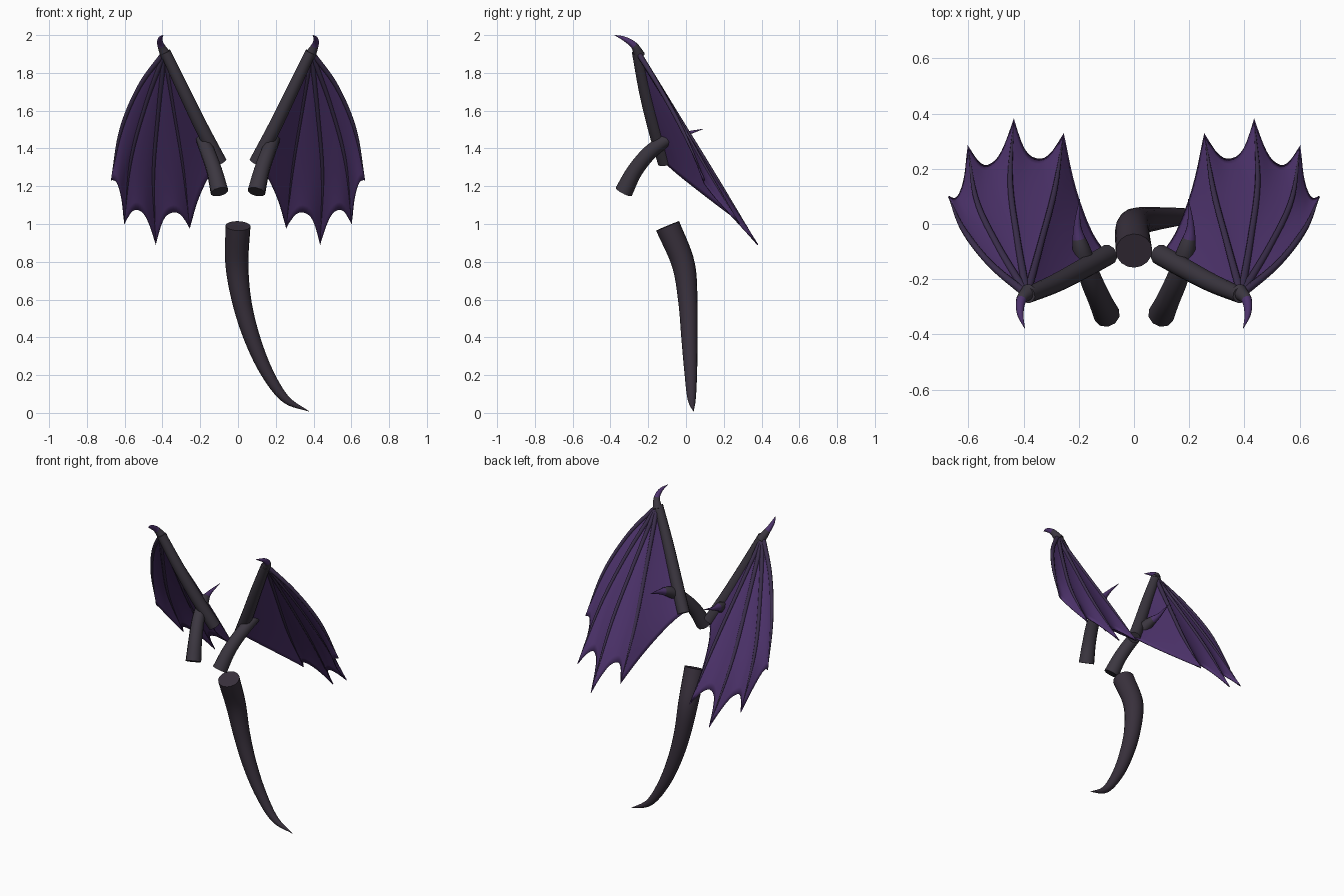
import bpy, bmesh, math
from mathutils import Vector

if "Cube" in bpy.data.objects:
    bpy.data.objects.remove(bpy.data.objects["Cube"])


def material(name, rgb):
    m = bpy.data.materials.new(name)
    m.diffuse_color = (*rgb, 1)
    m.use_nodes = True
    m.node_tree.nodes["Principled BSDF"].inputs["Base Color"].default_value = m.diffuse_color
    return m


BONE = material("dark_bone", (0.045, 0.038, 0.052))
TAIL = material("dark_hide", (0.040, 0.030, 0.045))
SKIN = material("purple_skin", (0.075, 0.033, 0.150))
RIB = material("rib_hide", (0.045, 0.028, 0.075))


def spline(pts, t):
    """Catmull-Rom point at t in 0..1 (works on vectors and on floats)."""
    n = len(pts) - 1
    i = min(int(t * n), n - 1)
    f = t * n - i
    b, c = pts[i], pts[i + 1]
    a = pts[i - 1] if i > 0 else b * 2 - c
    d = pts[i + 2] if i + 2 <= n else c * 2 - b
    return (b * 2 + (c - a) * f + (a * 2 - b * 5 + c * 4 - d) * f**2
            + (b * 3 - a - c * 3 + d) * f**3) * 0.5


def finish(name, bm, mats, mirror):
    bmesh.ops.recalc_face_normals(bm, faces=bm.faces)
    me = bpy.data.meshes.new(name)
    bm.to_mesh(me)
    bm.free()
    ob = bpy.data.objects.new(name, me)
    bpy.context.collection.objects.link(ob)
    for m in mats:
        me.materials.append(m)
    bpy.ops.object.select_all(action='DESELECT')
    ob.select_set(True)
    bpy.context.view_layer.objects.active = ob
    bpy.ops.object.shade_smooth_by_angle(angle=math.radians(50))
    if mirror:
        ob.modifiers.new("mirror", 'MIRROR').use_mirror_merge = False
    return ob


def tube(name, pts, radii, mats, steps=24, sides=12, mirror=True, tip_from=2):
    """Tapered tube along a path; second material starts at tip_from."""
    pts = [Vector(p) for p in pts]
    bm = bmesh.new()
    rings = []
    side = None
    for k in range(steps + 1):
        t = k / steps
        c = spline(pts, t)
        e = 0.005
        tan = (spline(pts, min(t + e, 1)) - spline(pts, max(t - e, 0))).normalized()
        side = side or tan.orthogonal()
        side = (side - tan * side.dot(tan)).normalized()
        up = tan.cross(side)
        r = max(spline(radii, t), 0.001)
        rings.append([bm.verts.new(c + (side * math.cos(a) + up * math.sin(a)) * r)
                      for a in (2 * math.pi * j / sides for j in range(sides))])
    for k in range(steps):
        for j in range(sides):
            q = (j + 1) % sides
            f = bm.faces.new((rings[k][j], rings[k][q], rings[k + 1][q], rings[k + 1][j]))
            f.material_index = int(k / steps >= tip_from)
    bm.faces.new(rings[0][::-1])
    bm.faces.new(rings[-1])
    return finish(name, bm, mats, mirror)


# tail
tube("tail", [(0, -0.097, 0.99), (-0.006, -0.015, 0.79), (0.02, 0.01, 0.59), (0.073, 0.018, 0.4),
              (0.15, 0.025, 0.22), (0.25, 0.03, 0.075), (0.375, 0.04, 0.008)],
     [0.066, 0.061, 0.051, 0.043, 0.034, 0.022, 0.001], [TAIL], steps=40, sides=16, mirror=False)

# wing arm, wrist claw, and the lower limb ending in a spur
arm = [(0.095, -0.112, 1.325), (0.19, -0.165, 1.505), (0.285, -0.215, 1.70), (0.385, -0.258, 1.91)]
tube("wing_arm", arm, [0.038, 0.037, 0.034, 0.029], [BONE])
tube("wrist_claw", [(0.38, -0.245, 1.89), (0.408, -0.275, 1.945), (0.412, -0.325, 1.98),
                    (0.396, -0.378, 2.0)], [0.03, 0.019, 0.012, 0.001], [BONE, SKIN], tip_from=0.3)
tube("lower_limb", [(0.098, -0.33, 1.17), (0.125, -0.272, 1.28), (0.16, -0.19, 1.38), (0.19, -0.095, 1.448),
                    (0.205, -0.01, 1.475), (0.197, 0.09, 1.503)],
     [0.048, 0.042, 0.039, 0.033, 0.014, 0.001], [BONE, SKIN], steps=30, sides=10, tip_from=0.68)

# wing fingers, fanning out from the wrist
W = (0.388, -0.255, 1.91)
fingers = [
    [W, (0.52, -0.145, 1.73), (0.618, -0.02, 1.50), (0.672, 0.10, 1.232)],
    [W, (0.49, -0.085, 1.63), (0.57, 0.085, 1.33), (0.602, 0.283, 1.0)],
    [W, (0.423, -0.05, 1.58), (0.448, 0.155, 1.25), (0.435, 0.38, 0.89)],
    [W, (0.335, -0.06, 1.59), (0.287, 0.125, 1.29), (0.255, 0.327, 0.978)],
]
for i, f in enumerate(fingers):
    tube(f"wing_finger_{i + 1}", f, [0.015, 0.012, 0.010, 0.001], [RIB], sides=8)

# wing membrane: panels between neighbouring fingers with scalloped, curling hems
edges = [[Vector(p) for p in f] for f in fingers + [arm[::-1]]]
scallop = [0.09, 0.135, 0.14, 0.07]
bm = bmesh.new()
NU, NV = 12, 24
FRONT = Vector((0, -0.85, -0.53))
for i, depth in enumerate(scallop):
    grid = []
    for a in range(NU + 1):
        u = a / NU
        arch = 1 - abs(2 * u - 1) ** 2.4
        col = []
        for b in range(NV + 1):
            s = b / NV
            v = s * (1 - depth * arch)
            p = spline(edges[i], v).lerp(spline(edges[i + 1], v), u)
            p += FRONT * arch * (0.012 * s + 0.02 * s**6)
            col.append(bm.verts.new(p))
        grid.append(col)
    for a in range(NU):
        for b in range(NV):
            bm.faces.new((grid[a][b], grid[a + 1][b], grid[a + 1][b + 1], grid[a][b + 1]))
bmesh.ops.remove_doubles(bm, verts=bm.verts, dist=0.0005)
membrane = finish("wing_membrane", bm, [SKIN], True)
skin = membrane.modifiers.new("thickness", 'SOLIDIFY')
skin.thickness = 0.006
skin.offset = 0
